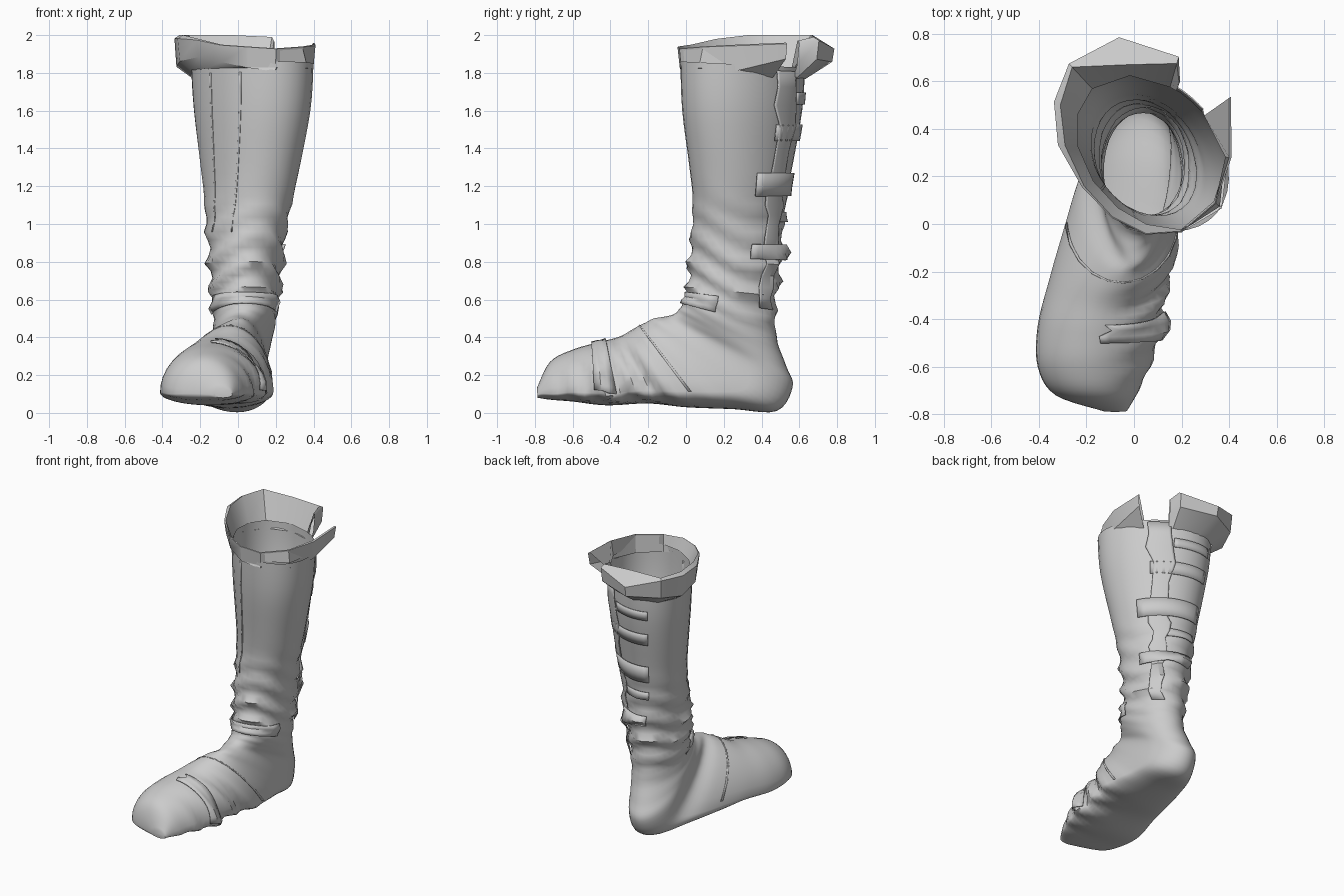
import bpy, bmesh, math, random
from mathutils import Vector

random.seed(4)
cube = bpy.data.objects.get("Cube")
if cube:
    bpy.data.objects.remove(cube)

leather = bpy.data.materials.new("grey_leather")
leather.use_nodes = True
GREY = (0.6, 0.6, 0.6, 1)
leather.diffuse_color = GREY
leather.node_tree.nodes["Principled BSDF"].inputs["Base Color"].default_value = GREY

# Sections from cuff to toe: front y, z, back y, z, centre x, half width,
# height of the widest line, sideways lean of the section
SECTIONS = [
    (-.03, 1.90, .63, 1.86, .075, .31, .5, .1),
    (-.02, 1.60, .615, 1.60, .075, .295, .5, .09),
    (.03, 1.20, .545, 1.20, .06, .24, .5, .055),
    (.03, 1.00, .52, 1.00, .045, .215, .5, .03),
    (.01, .80, .51, .78, .04, .20, .5, 0),
    (.00, .64, .48, .58, .035, .185, .5, 0),
    (-.03, .56, .48, .40, .035, .165, .5, 0),
    (-.06, .525, .53, .25, .015, .16, .45, 0),
    (-.11, .51, .565, .14, .0, .155, .35, 0),
    (-.17, .50, .48, .01, .0, .165, .25, 0),
    (-.21, .48, .25, .02, -.035, .205, .2, 0),
    (-.27, .45, .0, .03, -.06, .245, .2, 0),
    (-.35, .405, -.20, .05, -.11, .245, .19, 0),
    (-.46, .375, -.42, .04, -.14, .265, .19, 0),
    (-.60, .335, -.60, .06, -.17, .235, .18, 0),
    (-.72, .27, -.72, .07, -.16, .17, .15, 0),
    (-.79, .13, -.785, .08, -.08, .05, .3, 0),
]
LAST = len(SECTIONS) - 1


def section(u):
    """Smoothly interpolated section at position u along the boot."""
    i = min(int(u), LAST - 1)
    t = u - i
    p = [SECTIONS[max(0, min(LAST, i + d))] for d in (-1, 0, 1, 2)]
    return [b + t * (c - a) / 2 + t * t * (a - 2.5 * b + 2 * c - d / 2)
            + t ** 3 * (1.5 * (b - c) + (d - a) / 2) for a, b, c, d in zip(*p)]


def wrinkle(u, a):
    """Slouched folds round the ankle and creases on the inner foot side."""
    ankle = math.exp(-((u - 4.2) / 1.3) ** 2)
    fold = abs(math.sin(u * 4.2 + 1.2 * math.sin(2 * a + 1) + .8 * math.cos(a)))
    foot = math.exp(-((u - 12.5) / 1.4) ** 2) * max(0, math.sin(a)) ** 2
    return .045 * ankle * (.5 - fold) + .025 * foot * math.sin(u * 7 + a * 3)


def skin(u, a, off=0):
    """Point on the boot surface at position u and angle a (0 is the front)."""
    fy, fz, by, bz, xc, hw, k, lean = section(u)
    front, back = Vector((xc + lean, fy, fz)), Vector((xc - lean, by, bz))
    mid = back.lerp(front, k)
    c, s = math.cos(a), math.sin(a)
    grow = off + wrinkle(u, a)
    reach = (front - mid) * c if c > 0 else (back - mid) * -c
    axis = (front - back).normalized()
    return mid + reach + axis * c * grow + Vector((hw * s + s * grow, 0, 0))


def build(name, rows, closed=False, cap=False, thick=0, angle=40):
    """Join rows of points into a sheet or tube."""
    bm = bmesh.new()
    grid = [[bm.verts.new(p) for p in row] for row in rows]
    for lo, hi in zip(grid, grid[1:]):
        n = len(lo)
        for j in range(n if closed else n - 1):
            k = (j + 1) % n
            bm.faces.new((lo[j], lo[k], hi[k], hi[j]))
    if cap:
        bm.faces.new(grid[-1])
    bmesh.ops.recalc_face_normals(bm, faces=bm.faces)
    mesh = bpy.data.meshes.new(name)
    bm.to_mesh(mesh)
    bm.free()
    ob = bpy.data.objects.new(name, mesh)
    bpy.context.collection.objects.link(ob)
    mesh.materials.append(leather)
    if thick:
        mod = ob.modifiers.new("thickness", "SOLIDIFY")
        mod.thickness = thick
        mod.offset = 0
    bpy.ops.object.select_all(action="DESELECT")
    ob.select_set(True)
    bpy.context.view_layer.objects.active = ob
    bpy.ops.object.shade_smooth_by_angle(angle=math.radians(angle))


def band(name, u0, u1, a0, a1, off, steps=2, ragged=0, thick=.006):
    """Leather piece lying over part of the boot surface."""
    rows = []
    for i in range(steps + 1):
        u = u0 + (u1 - u0) * i / steps
        lo = a0 + random.uniform(-ragged, ragged)
        hi = a1 + random.uniform(-ragged, ragged)
        rows.append([skin(u, math.radians(lo + (hi - lo) * j / 10), off) for j in range(11)])
    build(name, rows, thick=thick)


# Boot body, one open tube from shaft to toe
SIDES, STEPS = 36, 5
build("boot_body", [[skin(i / STEPS, math.tau * j / SIDES) for j in range(SIDES)]
                    for i in range(1, LAST * STEPS + 1)], closed=True, cap=True, angle=50)

# Folded cuff, split at the back right: rim x, y, z, bulge of the fold, drop of the lip
RIM = [(.40, .53, 1.96, .01, .08), (.40, .28, 1.95, .01, .13), (.34, .09, 1.94, .005, .13),
       (.2, -.03, 1.93, .005, .12), (.05, -.04, 1.94, .005, .11), (-.09, .03, 1.95, .005, .09),
       (-.21, .16, 1.98, .01, .09), (-.29, .33, 2.0, .03, .12), (-.31, .5, 2.0, .03, .15),
       (-.26, .66, 2.0, .02, .13), (-.03, .67, 2.0, .12, .07), (.18, .675, 1.99, .03, .1),
       (.19, .59, 1.97, .01, .12)]
fy, fz, by, bz, xc, hw, k, lean = section(.3)
core = Vector((xc, (fy + by) / 2, 0))
inner, rim, fold, lip, hem = [], [], [], [], []
for x, y, z, bulge, drop in RIM:
    d = Vector((x, y, 0)) - core
    c = -2 * d.y / (by - fy)
    a = math.atan2((d.x - lean * c) / hw, c)
    out = d.normalized()
    inner.append(skin(.2, a, -.005))
    rim.append(Vector((x, y, z)))
    fold.append(rim[-1] + out * bulge - Vector((0, 0, bulge * .6)))
    lip.append(fold[-1] - out * .012 - Vector((0, 0, drop)))
    hem.append(skin(.45 if y > .4 else .32, a, .006))
build("folded_cuff", [inner, rim, fold, lip, hem], angle=30)

# Closure flap running down the back, with straps across it
band("closure_flap", .3, 5.2, 125, 150, .012, steps=16, ragged=5)
for i, (u, size, start, off) in enumerate([(.8, .1, 150, .008), (1.3, .1, 125, .012),
                                           (2.0, .2, 108, .016), (2.8, .15, 150, .008),
                                           (3.68, .18, 108, .022)]):
    band(f"back_strap_{i + 1}", u - size, u + size, start, 200, off)

# Shaft seams
band("front_seam", .4, 3.2, -30, -28, .001, steps=12, thick=.004)
band("side_seam", .4, 3.2, -62, -60, .001, steps=12, thick=.004)

# Instep fold, strap across the foot and vamp seam
band("instep_fold", 5.0, 5.7, -75, 75, .01, steps=3, ragged=10)
band("foot_strap", 12.7, 13.3, 5, 90, .01, steps=3, ragged=6)
band("vamp_seam", 10.6, 10.68, -85, 90, .002)
